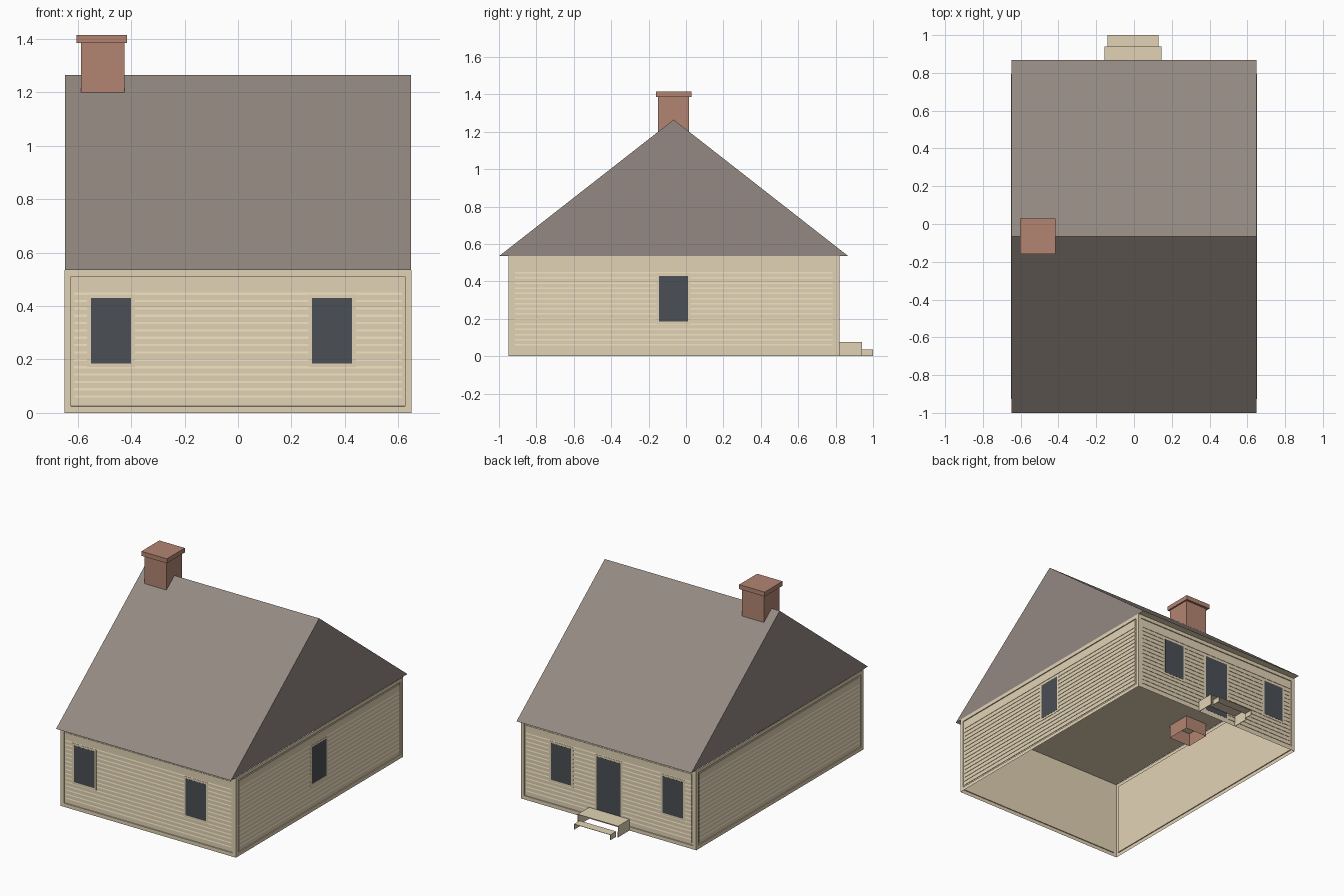
import bpy
import bmesh
from mathutils import Vector

cube = bpy.data.objects.get("Cube")
if cube:
    bpy.data.objects.remove(cube, do_unlink=True)


def material(name, r, g, b):
    m = bpy.data.materials.new(name)
    m.use_nodes = True
    m.diffuse_color = (r, g, b, 1)
    bsdf = m.node_tree.nodes["Principled BSDF"]
    bsdf.inputs["Base Color"].default_value = (r, g, b, 1)
    bsdf.inputs["Roughness"].default_value = 0.9
    return m


BEIGE = material("beige paint", 0.76, 0.65, 0.46)
ROOF = material("grey shingle", 0.295, 0.25, 0.225)
BRICK = material("red brick", 0.45, 0.235, 0.17)
GLASS = material("dark glass", 0.07, 0.08, 0.09)


def add_box(bm, lo, hi):
    """Add an axis-aligned box and return its faces."""
    lo, hi = Vector(lo), Vector(hi)
    verts = bmesh.ops.create_cube(bm, size=1)["verts"]
    for v in verts:
        v.co = (lo + hi) / 2 + v.co * (hi - lo)
    return list({f for v in verts for f in v.link_faces})


def add_prism(bm, ring, offset):
    """Extrude a closed outline along an offset."""
    start = bm.faces.new([bm.verts.new(p) for p in ring])
    ext = bmesh.ops.extrude_face_region(bm, geom=[start], use_keep_orig=True)
    moved = [v for v in ext["geom"] if isinstance(v, bmesh.types.BMVert)]
    bmesh.ops.translate(bm, verts=moved, vec=offset)
    bmesh.ops.recalc_face_normals(bm, faces=bm.faces[:])


def finish(name, bm, *mats):
    me = bpy.data.meshes.new(name)
    bm.to_mesh(me)
    bm.free()
    for m in mats:
        me.materials.append(m)
    ob = bpy.data.objects.new(name, me)
    bpy.context.collection.objects.link(ob)
    return ob


def remove_faces(bm, faces, directions):
    bad = [f for f in faces if any(f.normal.dot(Vector(d)) > 0.9 for d in directions)]
    bmesh.ops.delete(bm, geom=bad, context="FACES")


UP, DOWN, BACK, FRONT = (0, 0, 1), (0, 0, -1), (0, 1, 0), (0, -1, 0)
X, Y0, Y1, EAVE = 0.65, -0.95, 0.82, 0.535
MARGIN, RECESS = 0.035, 0.006

# Walls: open shell with a recessed siding panel on each side
bm = bmesh.new()
faces = add_box(bm, (-X, Y0, 0), (X, Y1, EAVE))
bm.normal_update()
remove_faces(bm, faces, [UP, DOWN])
panels = bm.faces[:]
bmesh.ops.inset_individual(bm, faces=panels, thickness=MARGIN, depth=0)
bmesh.ops.inset_individual(bm, faces=panels, thickness=0.0005, depth=-RECESS)
finish("walls", bm, BEIGE)


def wall_point(side, u, depth, z):
    """Place a point on a wall, raised by depth from its recessed panel."""
    axis, sign, plane = {"front": (1, -1, Y0), "back": (1, 1, Y1),
                         "left": (0, 1, X), "right": (0, -1, -X)}[side]
    d = plane + sign * (depth - RECESS)
    return Vector((u, d, z)) if axis == 1 else Vector((d, u, z))


# Clapboard siding: one stepped profile run along each wall
BOTTOM, TOP = MARGIN + 0.001, EAVE - MARGIN - 0.001
profile = [(0.001, BOTTOM), (0.004, BOTTOM)]
for i in range(15):
    z = 0.065 + i * 0.0275
    profile += [(0.004, z - 0.008), (0.0015, z), (0.004, z)]
profile += [(0.004, TOP), (0.001, TOP)]
for side in ("front", "back", "left", "right"):
    lo, hi = (-X, X) if side in ("front", "back") else (Y0, Y1)
    lo, hi = lo + MARGIN + 0.001, hi - MARGIN - 0.001
    bm = bmesh.new()
    run = wall_point(side, hi, 0, 0) - wall_point(side, lo, 0, 0)
    add_prism(bm, [wall_point(side, lo, d, z) for d, z in profile], run)
    finish(side + "_siding", bm, BEIGE)


# Windows and door: a frame plate with a pane on it
def wall_plate(name, side, u0, u1, z0, z1, depth, mat):
    a, b = wall_point(side, u0, 0.002, z0), wall_point(side, u1, depth, z1)
    bm = bmesh.new()
    add_box(bm, [min(p) for p in zip(a, b)], [max(p) for p in zip(a, b)])
    finish(name, bm, mat)


def opening(name, side, u0, u1, z0, z1):
    e = 0.014
    wall_plate(name + "_frame", side, u0 - e, u1 + e, z0 - e, z1 + e, 0.005, BEIGE)
    wall_plate(name + "_pane", side, u0, u1, z0, z1, 0.0058, GLASS)


for side in ("front", "back"):
    opening(side + "_right_window", side, -0.551, -0.40, 0.185, 0.43)
    opening(side + "_left_window", side, 0.277, 0.427, 0.185, 0.43)
opening("side_window", "left", -0.145, 0.01, 0.185, 0.43)
opening("back_door", "back", -0.088, 0.088, 0.035, 0.43)

# Roof: gable prism whose underside is the ceiling
bm = bmesh.new()
gable = [(-0.648, -1.0, EAVE), (-0.648, 0.868, EAVE), (-0.648, -0.066, 1.265)]
add_prism(bm, gable, (1.296, 0, 0))
for f in bm.faces:
    f.material_index = 1 if f.normal.z < -0.9 else 0
finish("roof", bm, ROOF, BEIGE)

# Chimney: hollow stack reaching below the ceiling, with a cap
bm = bmesh.new()
faces = add_box(bm, (-0.588, -0.15, 0.445), (-0.425, 0.015, 1.387))
bm.normal_update()
remove_faces(bm, faces, [DOWN])
finish("chimney_stack", bm, BRICK)
bm = bmesh.new()
add_box(bm, (-0.604, -0.16, 1.385), (-0.415, 0.03, 1.415))
finish("chimney_cap", bm, BRICK)


# Back steps: thin tread on two side panels, open front and back
def step(name, x0, x1, y0, y1, height):
    bm = bmesh.new()
    faces = add_box(bm, (x0, y0, 0), (x1, y1, height))
    bm.normal_update()
    remove_faces(bm, faces, [DOWN, FRONT, BACK])
    ob = finish(name, bm, BEIGE)
    mod = ob.modifiers.new("thickness", "SOLIDIFY")
    mod.thickness = 0.003
    mod.offset = -1


step("upper_step", -0.155, 0.145, Y1, 0.94, 0.075)
step("lower_step", -0.14, 0.13, 0.94, 1.0, 0.036)
